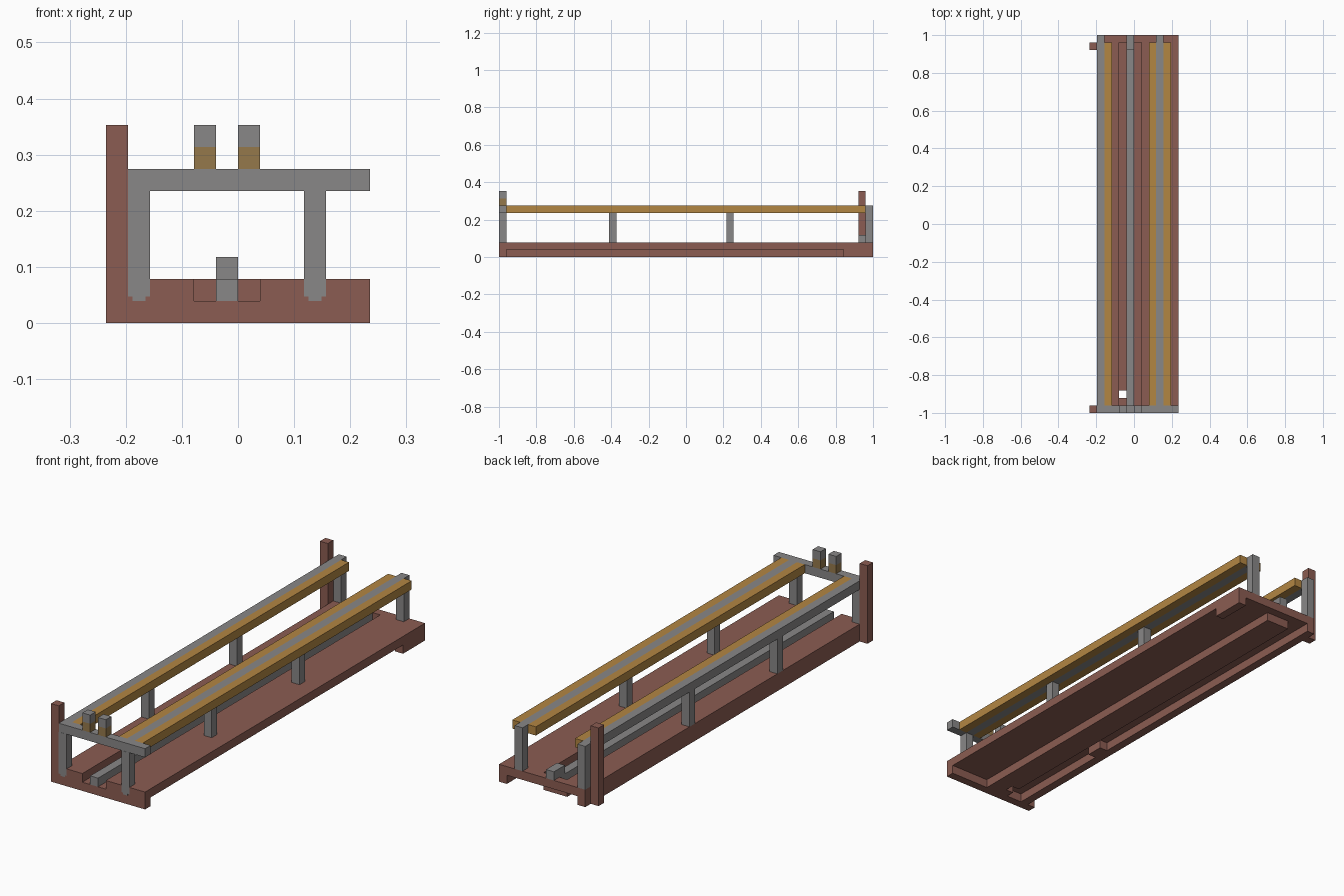
import bpy
import bmesh

cube = bpy.data.objects.get("Cube")
if cube:
    bpy.data.objects.remove(cube, do_unlink=True)

U = 2 / 51  # one building unit


def material(name, rgb):
    m = bpy.data.materials.new(name)
    m.use_nodes = True
    color = (*rgb, 1)
    m.diffuse_color = color
    m.node_tree.nodes["Principled BSDF"].inputs["Base Color"].default_value = color
    return m


brown = material("red_brown", (0.26, 0.108, 0.085))
gray = material("steel_gray", (0.25, 0.245, 0.245))
gold = material("ochre", (0.45, 0.24, 0.055))
dull = material("dull_ochre", (0.30, 0.19, 0.07))


def blocks(name, mat, *spans):
    """One object from boxes given as (x0, x1, y0, y1, z0, z1) in units."""
    bm = bmesh.new()
    for x0, x1, y0, y1, z0, z1 in spans:
        verts = bmesh.ops.create_cube(bm, size=1)["verts"]
        for v in verts:
            v.co = (((x0 + x1) / 2 + v.co.x * (x1 - x0) - 6) * U,
                    ((y0 + y1) / 2 + v.co.y * (y1 - y0) - 25.5) * U,
                    ((z0 + z1) / 2 + v.co.z * (z1 - z0)) * U)
    mesh = bpy.data.meshes.new(name)
    bm.to_mesh(mesh)
    bm.free()
    mesh.materials.append(mat)
    ob = bpy.data.objects.new(name, mesh)
    bpy.context.scene.collection.objects.link(ob)
    return ob


# Deck on both sides of the open channel, closed at the back
blocks("deck_right", brown, (1, 4, 0, 51, 1, 2))
blocks("deck_left", brown, (7, 12, 0, 51, 1, 2))
blocks("channel_back", brown, (4, 7, 50, 51, 1, 2))

# Channel floor with a small drain hole
blocks("channel_floor", brown, (4, 7, 1, 2, 0, 1), (5, 7, 2, 3, 0, 1),
       (4, 7, 3, 50, 0, 1))

# Supports under the deck
blocks("front_sill", brown, (1, 12, 0, 1, 0, 1))
blocks("side_sill", brown, (1, 2, 1, 51, 0, 1), (2, 3, 14, 16, 0, 1))
blocks("back_foot", brown, (11, 12, 47, 51, 0, 1))

# Corner posts
for name, y in (("front_post", 0), ("back_post", 49)):
    blocks(name, brown, (0, 1, y, y + 1, 0, 9))

# Centre rail with raised stop
blocks("centre_rail", gray, (5, 6, 0, 50, 1, 2))
blocks("rail_stop", gray, (5, 6, 49, 51, 2, 3))

# Legs and handrails
for side, x in (("right", 1), ("left", 9)):
    blocks(side + "_front_leg", gray, (x, x + 1, -0.02, 1, 1.2, 6),
           (x + 0.2, x + 0.8, -0.02, 0.5, 1, 1.2))
    for y in (15, 31, 50):
        blocks(side + "_leg", gray, (x, x + 1, y, y + 1, 2, 6))
    blocks(side + "_handrail", gray, (x, x + 1, 1, 51, 6, 7))
for x in (2, 8, 10):
    blocks("rail_trim", gold, (x, x + 1, 1, 50, 6, 7))

# Front cross beam with two signal blocks
blocks("front_beam", gray, (1, 12, 0, 1, 6, 7))
for x in (4, 6):
    blocks("block_base", dull, (x, x + 1, 0, 1, 7, 8))
    blocks("block_cap", gray, (x, x + 1, 0, 1, 8, 9))
